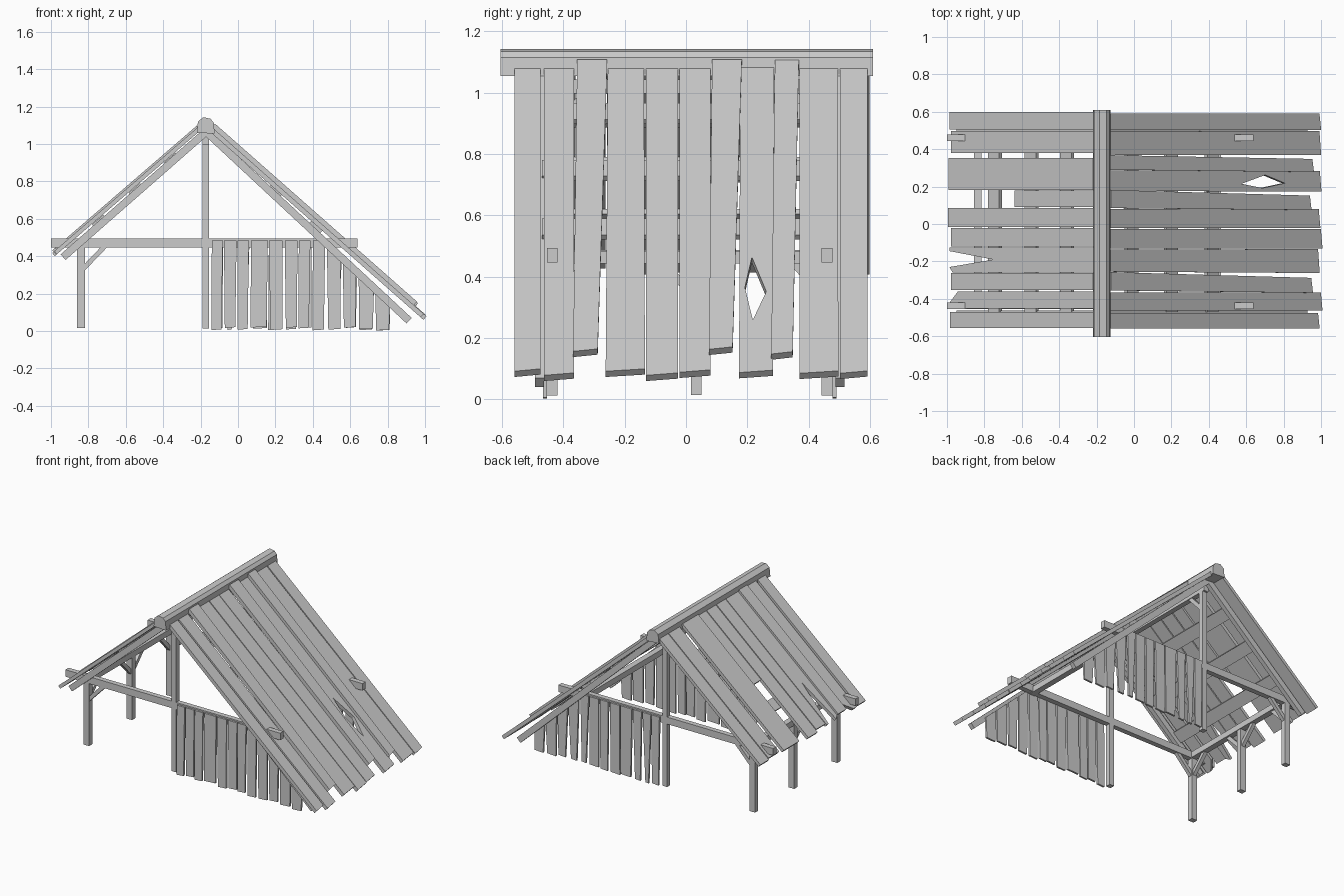
import bpy, bmesh, random
from mathutils import Vector

random.seed(4)
if "Cube" in bpy.data.objects:
    bpy.data.objects.remove(bpy.data.objects["Cube"], do_unlink=True)

GREY = (0.6, 0.6, 0.6, 1)
wood = bpy.data.materials.new("weathered_grey_wood")
wood.use_nodes = True
wood.diffuse_color = GREY
wood.node_tree.nodes["Principled BSDF"].inputs["Base Color"].default_value = GREY


def finish(name, bm):
    bmesh.ops.recalc_face_normals(bm, faces=bm.faces)
    mesh = bpy.data.meshes.new(name)
    bm.to_mesh(mesh)
    bm.free()
    mesh.materials.append(wood)
    bpy.context.collection.objects.link(bpy.data.objects.new(name, mesh))


def slab(name, frame, outline, low, high, hole=None):
    """Flat outline (with an optional hole) in a plane, given thickness."""
    origin, u, v, n = (Vector(a) for a in frame)
    bm = bmesh.new()
    for loop in (outline, hole):
        if loop:
            vs = [bm.verts.new(origin + u * a + v * b + n * low) for a, b in loop]
            for i in range(len(vs)):
                bm.edges.new((vs[i - 1], vs[i]))
    if hole:
        bmesh.ops.triangle_fill(bm, edges=bm.edges[:], use_beauty=True, normal=n)
    else:
        bm.faces.new(vs)
    ext = bmesh.ops.extrude_face_region(bm, geom=bm.faces[:], use_keep_orig=True)
    moved = [g for g in ext["geom"] if isinstance(g, bmesh.types.BMVert)]
    bmesh.ops.translate(bm, verts=moved, vec=n * (high - low))
    finish(name, bm)


def timber(name, p, q, width, depth):
    """Square-cut timber between two points."""
    p, q = Vector(p), Vector(q)
    d = (q - p).normalized()
    side = Vector((0, 1, 0)) if abs(d.y) < 0.9 else Vector((1, 0, 0))
    side = (side - d * side.dot(d)).normalized() * width / 2
    up = d.cross(side).normalized() * depth / 2
    bm = bmesh.new()
    ends = [[bm.verts.new(e + side * a + up * b)
             for a, b in ((-1, -1), (1, -1), (1, 1), (-1, 1))] for e in (p, q)]
    for end in ends:
        bm.faces.new(end)
    for i in range(4):
        bm.faces.new((ends[0][i - 1], ends[0][i], ends[1][i], ends[1][i - 1]))
    finish(name, bm)


def roof_frame(x, z, d):
    d = Vector(d).normalized()
    n = Vector((-d.z, 0, d.x)) if d.x > 0 else Vector((d.z, 0, -d.x))
    return (x, 0, z), d, (0, 1, 0), n


long_roof = roof_frame(-0.14, 1.09, (1.135, 0, -1.0))
short_roof = roof_frame(-0.214, 1.09, (-0.78, 0, -0.673))

# Long roof planks: y range at the top, y range at the foot, length, lift
long_planks = [
    (-.56, -.475, -.56, -.475, 1.51, 0), (-.463, -.365, -.463, -.365, 1.53, 0),
    (-.355, -.257, -.368, -.288, 1.44, .025), (-.255, -.137, -.262, -.134, 1.51, 0),
    (-.13, -.026, -.13, -.026, 1.53, 0), (-.022, .08, -.022, .08, 1.515, 0),
    (.085, .182, .075, .152, 1.43, .025), (.177, .287, .173, .284, 1.52, .003),
    (.29, .368, .278, .348, 1.45, .022), (.37, .495, .37, .497, 1.52, 0),
    (.503, .592, .503, .592, 1.52, 0)]
diamond = [(.95, .215), (1.12, .262), (1.26, .218), (1.1, .192)]
for i, (a, b, c, d, length, lift) in enumerate(long_planks):
    slab(f"long_roof_plank_{i + 1}", long_roof,
         [(0, a), (length, c), (length - .012, d), (0, b)],
         lift - .025, lift, diamond if i == 7 else None)

# Short roof planks, two of them broken at the eave
short_planks = [
    (-.555, -.47, 1.015, 0), (-.452, -.36, 1.02, 0), (-.352, -.262, 1.0, .01),
    (-.258, -.125, 1.02, 0), (-.12, -.022, 1.01, 0), (-.015, .085, 1.03, 0),
    (.092, .178, .56, 0), (.182, .352, 1.02, .01), (.38, .498, 1.01, 0),
    (.505, .598, 1.02, 0)]
for i, (a, b, length, lift) in enumerate(short_planks):
    foot = [(length, a), (length, b)]
    if i == 1:
        foot = [(length, a), (length, b - .06), (length - .06, b)]
    if i == 3:
        foot = [(length - .02, a), (length, -.23), (.71, -.19), (length, -.145), (length, b)]
    slab(f"short_roof_plank_{i + 1}", short_roof,
         [(0, a)] + foot + [(0, b)], lift - .022, lift)

# Battens under the planks
for label, frame, places in (("long", long_roof, (.2, .48, .77)),
                             ("short", short_roof, (.22, .47, .73))):
    for i, s in enumerate(places):
        slab(f"{label}_roof_batten_{i + 1}", frame,
             [(s - .04, -.47), (s + .04, -.47), (s + .04, .49), (s - .04, .49)],
             -.045, -.024)

# Ridge cap with worn corners, and the ridge beam under it
cap = [(-.22, 1.06), (-.125, 1.055), (-.13, 1.115), (-.148, 1.135), (-.185, 1.143), (-.214, 1.12)]
slab("ridge_cap", ((0, 0, 0), (1, 0, 0), (0, 0, 1), (0, 1, 0)), cap, -.605, .61)
timber("ridge_beam", (-.172, -.47, 1.02), (-.172, .49, 1.02), .035, .045)

# The two end frames: rafters, tie beam, posts, braces and board wall
kink = 0.45
edges = [-.14, -.075, -.003, .07, .165, .25, .325, .4, .475, .56, .645, .735, .82]


def roof_line(x):
    return min(.485, 1.06 - .935 * (x + .16))


for label, y, out in (("front", -.436, -1), ("back", .46, 1)):
    ry = y + out * .042
    timber(f"{label}_long_rafter", (-.17, ry, 1.065), (.915, ry, .055), .03, .04)
    timber(f"{label}_short_rafter", (-.17, ry, 1.065), (-.935, ry, .395), .03, .04)
    timber(f"{label}_tie_beam", (-1, y, .47), (.64, y, .47), .035, .048)
    timber(f"{label}_king_post", (-.172, y, .012), (-.172, y, 1.04), .035, .035)
    timber(f"{label}_king_brace", (-.172, y, .88), (-.172, y - out * .12, 1.01), .025, .025)
    timber(f"{label}_eave_brace", (-.83, y, .33), (-.71, y, .455), .025, .025)

    wall = ((0, y + out * .018, 0), (1, 0, 0), (0, 0, 1), (0, out, 0))
    for i, (a, b) in enumerate(zip(edges, edges[1:])):
        b -= random.uniform(.004, .014)
        skew = random.uniform(-.006, .006)
        taper = random.uniform(0, .006 if out < 0 else .02)
        foot = random.uniform(.002, .02)
        top = [(b, roof_line(b))]
        if a < kink < b:
            top.append((kink, roof_line(kink)))
        top.append((a, roof_line(a)))
        slab(f"{label}_wall_board_{i + 1}", wall,
             [(a + skew + taper, foot), (b + skew - taper, foot + .004)] + top, 0, .013)

# Eave posts with braces along the eave
for label, y, ways in (("front", -.436, (1,)), ("middle", .033, (-1, 1)), ("back", .46, (-1,))):
    timber(f"{label}_eave_post", (-.84, y, .015), (-.84, y, .46), .035, .042)
    for way in ways:
        timber(f"{label}_post_brace_{'back' if way > 0 else 'front'}",
               (-.84, y, .33), (-.84, y + way * .12, .455), .025, .025)

# Long beams over the posts and inside the low side
timber("eave_beam", (-.835, -.44, .468), (-.835, .47, .468), .04, .04)
timber("low_side_beam", (.445, -.47, .463), (.445, .49, .463), .04, .04)
